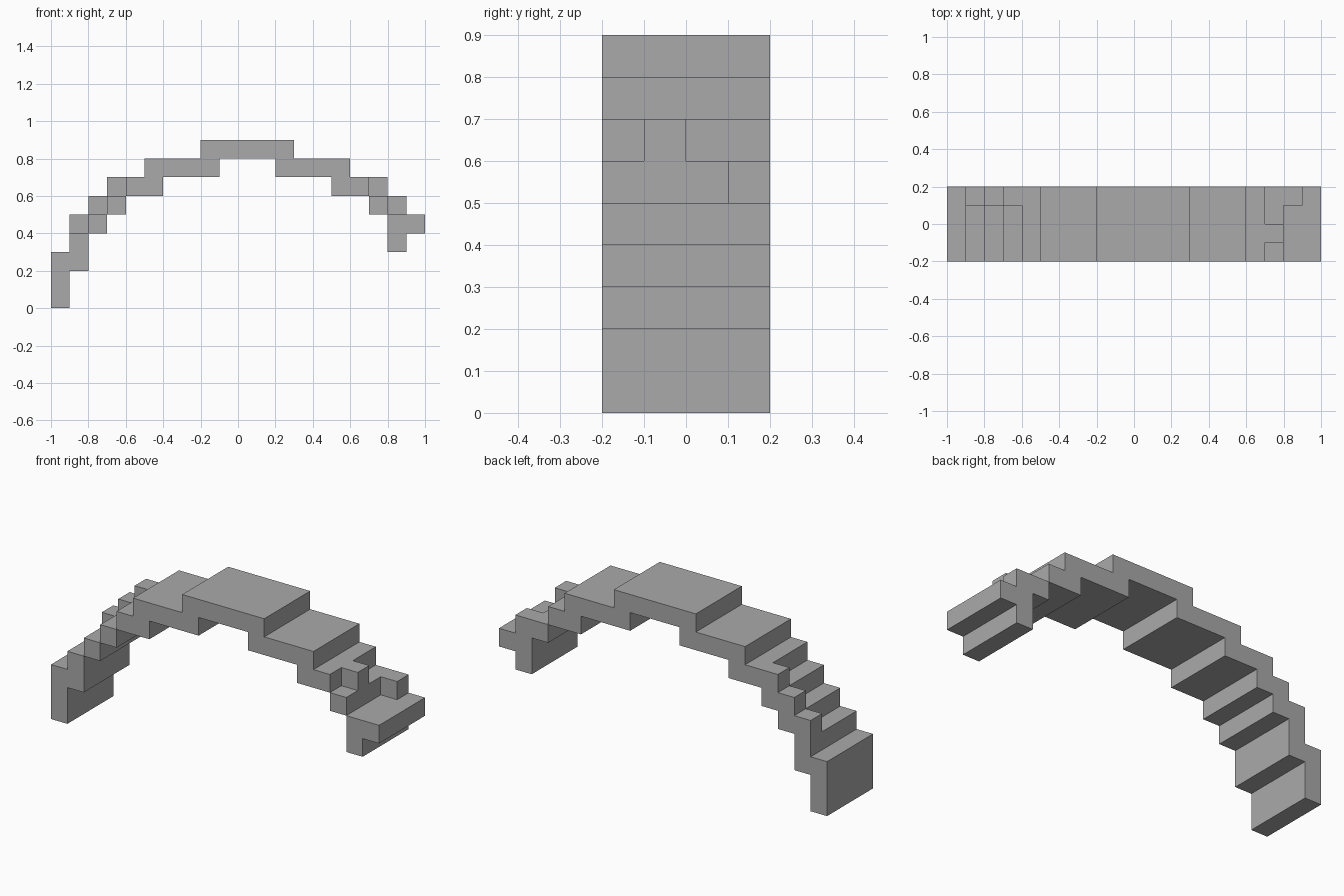
import bpy, bmesh
from mathutils import Vector

if "Cube" in bpy.data.objects:
    bpy.data.objects.remove(bpy.data.objects["Cube"])

U = 0.1  # block size

# Stone material
stone = bpy.data.materials.new("grey_stone")
stone.diffuse_color = (0.40, 0.40, 0.40, 1)
stone.use_nodes = True
stone.node_tree.nodes["Principled BSDF"].inputs["Base Color"].default_value = stone.diffuse_color

# Arch courses spanning the full width: x0, x1, z0, z1 in blocks
courses = [
    (-10, -9, 0, 3), (-9, -8, 2, 4), (-8, -7, 4, 5), (-7, -6, 5, 6),  # left leg
    (-6, -4, 6, 7), (-5, -1, 7, 8),                                   # left shoulder
    (-2, 3, 8, 9),                                                    # crown
    (2, 6, 7, 8), (5, 7, 6, 7),                                       # right shoulder
    (7, 8, 5, 6), (8, 9, 3, 5), (9, 10, 4, 5),                        # right end
]
boxes = [(x0, x1, -2, 2, z0, z1) for x0, x1, z0, z1 in courses]

# Raised blocks along the back edge of the left leg
boxes += [(x, x + 1, 1, 2, x + 13, x + 14) for x in (-9, -8, -7)]

# Broken blocks left on the right end
boxes += [(7, 8, -1, 0, 6, 7), (8, 9, 1, 2, 5, 6)]

cells = {(x, y, z)
         for x0, x1, y0, y1, z0, z1 in boxes
         for x in range(x0, x1) for y in range(y0, y1) for z in range(z0, z1)}

# Skin only the exposed block sides
bm = bmesh.new()
verts = {}


def vert(p):
    key = tuple(round(c) for c in p)
    if key not in verts:
        verts[key] = bm.verts.new(Vector(key) * U)
    return verts[key]


for cell in sorted(cells):
    for axis in range(3):
        for side in (0, 1):
            step = Vector((0, 0, 0))
            step[axis] = 1 if side else -1
            if tuple(round(c) for c in Vector(cell) + step) in cells:
                continue
            a, b = Vector((0, 0, 0)), Vector((0, 0, 0))
            a[(axis + 1) % 3] = 1
            b[(axis + 2) % 3] = 1
            o = Vector(cell)
            o[axis] += side
            quad = [o, o + a, o + a + b, o + b]
            bm.faces.new([vert(p) for p in (quad if side else quad[::-1])])

# Merge flat areas into single faces
bmesh.ops.dissolve_limit(bm, angle_limit=0.01, verts=bm.verts[:], edges=bm.edges[:])

mesh = bpy.data.meshes.new("stepped_arch")
bm.to_mesh(mesh)
bm.free()
mesh.materials.append(stone)
arch = bpy.data.objects.new("stepped_arch", mesh)
bpy.context.collection.objects.link(arch)
